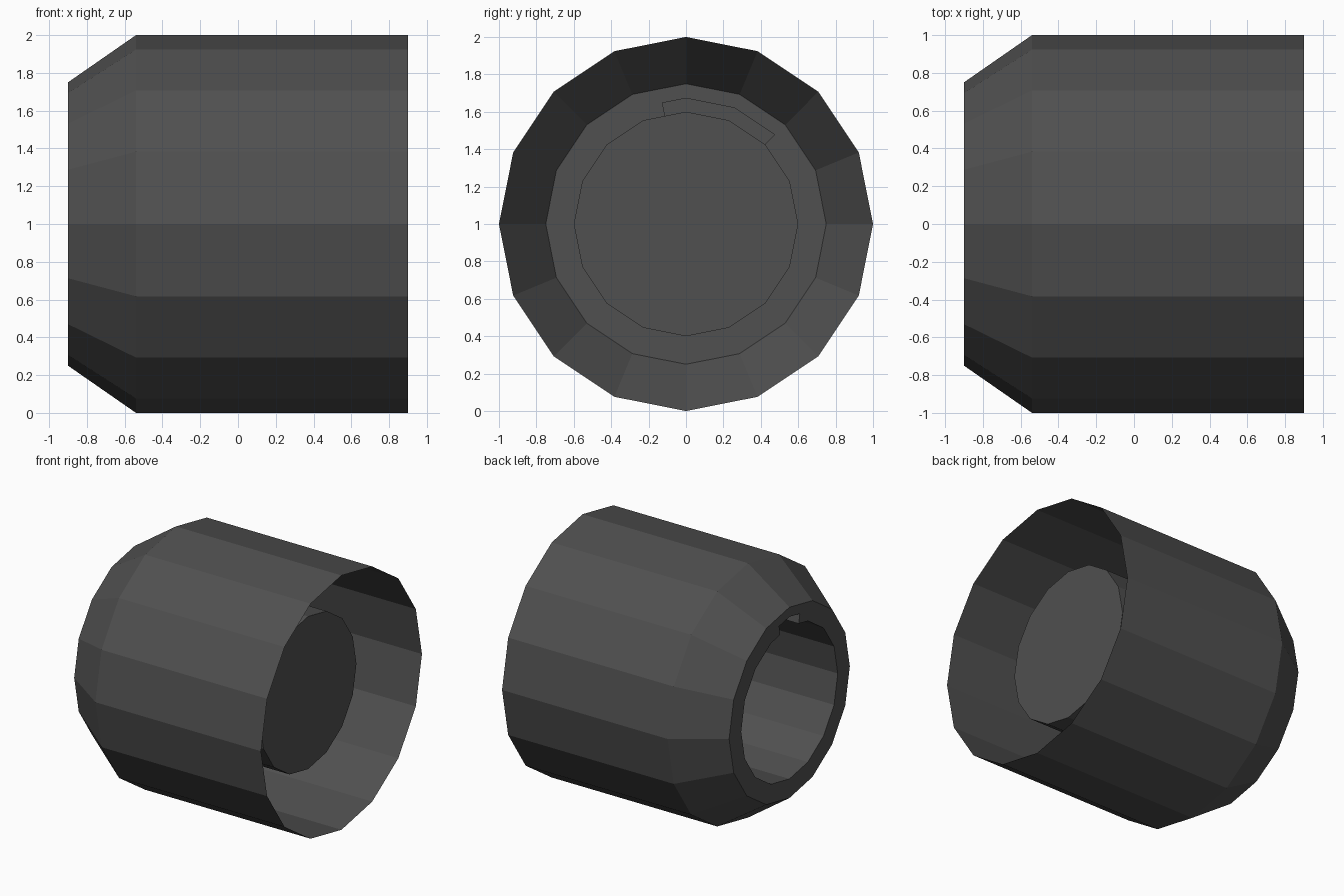
import bpy, bmesh
from math import sin, cos, pi

if "Cube" in bpy.data.objects:
    bpy.data.objects.remove(bpy.data.objects["Cube"])

STEPS = 32                       # half-steps of a 16-sided section
BORE, SLOT = 0.6, 0.675          # bore radius and slot floor radius
XS = [-0.9, -0.35, -0.05, 0.61]  # mouth, lock start, lock end, closed end

bm = bmesh.new()


def pt(x, r, k):
    """Point on a 16-sided ring; odd k lies at the middle of a side."""
    if k % 2:
        r *= cos(pi / 16)
    a = 2 * pi * k / STEPS
    return (x, r * sin(a), 1 + r * cos(a))


def face(*pts):
    bm.faces.new([bm.verts.new(p) for p in pts])


def band(x0, r0, x1, r1, k):
    face(pt(x0, r0, k), pt(x1, r1, k), pt(x1, r1, k + 1), pt(x0, r0, k + 1))


def radius(i, k):
    """Bore radius per cell: L-shaped bayonet slot, entry then sideways lock."""
    k = (k + 8) % STEPS - 8
    cut = (i == 0 and -1 <= k < 1) or (i == 1 and -1 <= k < 4)
    return SLOT if cut else BORE


for k in range(STEPS):
    # outer sleeve, tapered shoulder and front lip
    band(0.9, 1, -0.54, 1, k)
    band(-0.54, 1, -0.9, 0.75, k)
    band(-0.9, 0.75, -0.9, radius(0, k), k)
    for i in range(3):
        # bore and slot floor
        r = radius(i, k)
        band(XS[i], r, XS[i + 1], r, k)
        # slot side walls
        if r != radius(i, k + 1):
            face(pt(XS[i], BORE, k + 1), pt(XS[i + 1], BORE, k + 1),
                 pt(XS[i + 1], SLOT, k + 1), pt(XS[i], SLOT, k + 1))
        # slot end walls
        if i < 2 and r != radius(i + 1, k):
            band(XS[i + 1], BORE, XS[i + 1], SLOT, k)

# closed end of the bore
face(*[pt(XS[3], BORE, k) for k in range(STEPS)])

bmesh.ops.remove_doubles(bm, verts=bm.verts, dist=1e-4)
bmesh.ops.recalc_face_normals(bm, faces=bm.faces)
mesh = bpy.data.meshes.new("socket_sleeve")
bm.to_mesh(mesh)
bm.free()

dark = bpy.data.materials.new("dark_grey")
dark.diffuse_color = (0.08, 0.08, 0.08, 1)
dark.use_nodes = True
dark.node_tree.nodes["Principled BSDF"].inputs["Base Color"].default_value = dark.diffuse_color
mesh.materials.append(dark)
bpy.context.collection.objects.link(bpy.data.objects.new("socket_sleeve", mesh))
